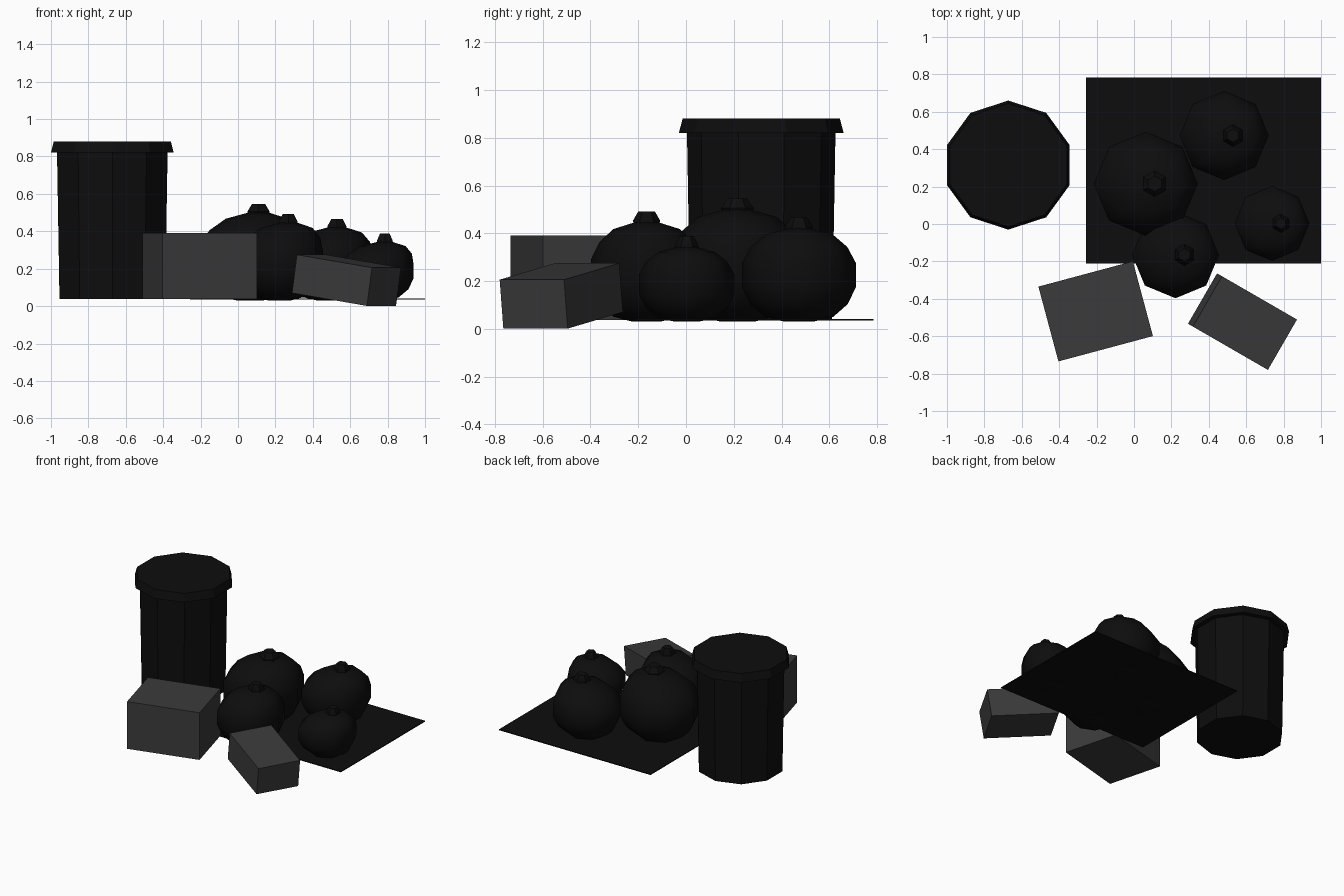
import bpy, bmesh
from math import sin, cos, pi, radians
from mathutils import Matrix

cube = bpy.data.objects.get("Cube")
if cube:
    bpy.data.objects.remove(cube, do_unlink=True)


def material(name, value):
    mat = bpy.data.materials.new(name)
    mat.use_nodes = True
    colour = (value, value, value, 1)
    mat.diffuse_color = colour
    mat.node_tree.nodes["Principled BSDF"].inputs["Base Color"].default_value = colour
    return mat


black = material("black plastic", 0.004)
grey = material("dark grey", 0.043)
GROUND = 0.037


def finish(name, bm, mat):
    bmesh.ops.recalc_face_normals(bm, faces=bm.faces)
    mesh = bpy.data.meshes.new(name)
    bm.to_mesh(mesh)
    bm.free()
    mesh.materials.append(mat)
    obj = bpy.data.objects.new(name, mesh)
    bpy.context.collection.objects.link(obj)
    return obj


def lathe(name, rings, sides, centre, mat):
    """Capped stack of polygon rings, each (radius, height, x shift)."""
    bm = bmesh.new()
    loops = []
    for r, z, dx in rings:
        angles = [pi / 2 + 2 * pi * i / sides for i in range(sides)]
        loops.append([bm.verts.new((centre[0] + dx + r * cos(a), centre[1] + r * sin(a), z))
                      for a in angles])
    for low, high in zip(loops, loops[1:]):
        for i in range(sides):
            j = (i + 1) % sides
            bm.faces.new((low[i], low[j], high[j], high[i]))
    bm.faces.new(loops[0])
    bm.faces.new(loops[-1])
    return finish(name, bm, mat)


def box(name, size, centre, mat, yaw=0, tilt=0):
    bm = bmesh.new()
    matrix = (Matrix.Translation(centre) @ Matrix.Rotation(radians(yaw), 4, 'Z')
              @ Matrix.Rotation(radians(tilt), 4, 'Y') @ Matrix.Diagonal((*size, 1)))
    bmesh.ops.create_cube(bm, size=1, matrix=matrix)
    return finish(name, bm, mat)


# Bin with a flared lid
BIN = (-0.672, 0.315)
lathe("bin_body", [(0.297, GROUND, 0), (0.311, 0.83, 0)], 10, BIN, black)
lathe("bin_lid", [(0.345, 0.82, 0), (0.329, 0.88, 0)], 10, BIN, black)

# Ground sheet and two boxes, one tipped forward
box("ground_sheet", (1.255, 0.995, 0.006), (0.372, 0.287, 0.039), black)
box("upright_box", (0.523, 0.414, 0.353), (-0.205, -0.467, 0.2135), grey, yaw=15)
box("tipped_box", (0.468, 0.311, 0.207), (0.58, -0.522, 0.138), grey, yaw=-30, tilt=8.5)

# Tied bags: body profile as (radius fraction, height fraction)
BODY = [(0.25, 0), (0.6, 0.05), (0.86, 0.19), (1, 0.37), (1, 0.63),
        (0.85, 0.8), (0.6, 0.93), (0.2, 1)]
# Knot profile as (radius fraction, height fraction)
KNOT = [(0.7, 0), (1, 0.5), (0.6, 1)]


def bag(name, x, y, radius, top):
    base, crown = GROUND - 0.007, top - 0.045
    lean = 0.047
    rings = [(radius * r, base + (crown - base) * h, lean * max(0, h - 0.63) / 0.37)
             for r, h in BODY]
    parts = [lathe(name, rings, 8, (x, y), black)]
    foot = crown - 0.035
    rings = [(0.062 * radius / 0.25 * r, foot + (top - foot) * h, lean) for r, h in KNOT]
    parts.append(lathe(name + "_knot", rings, 6, (x, y), black))
    bpy.ops.object.select_all(action='DESELECT')
    for part in parts:
        part.select_set(True)
    bpy.context.view_layer.objects.active = parts[0]
    bpy.ops.object.shade_smooth_by_angle(angle=radians(50))


bag("large_bag", 0.063, 0.215, 0.278, 0.545)
bag("back_bag", 0.482, 0.473, 0.238, 0.466)
bag("front_bag", 0.222, -0.165, 0.232, 0.492)
bag("small_bag", 0.738, 0.003, 0.200, 0.388)
